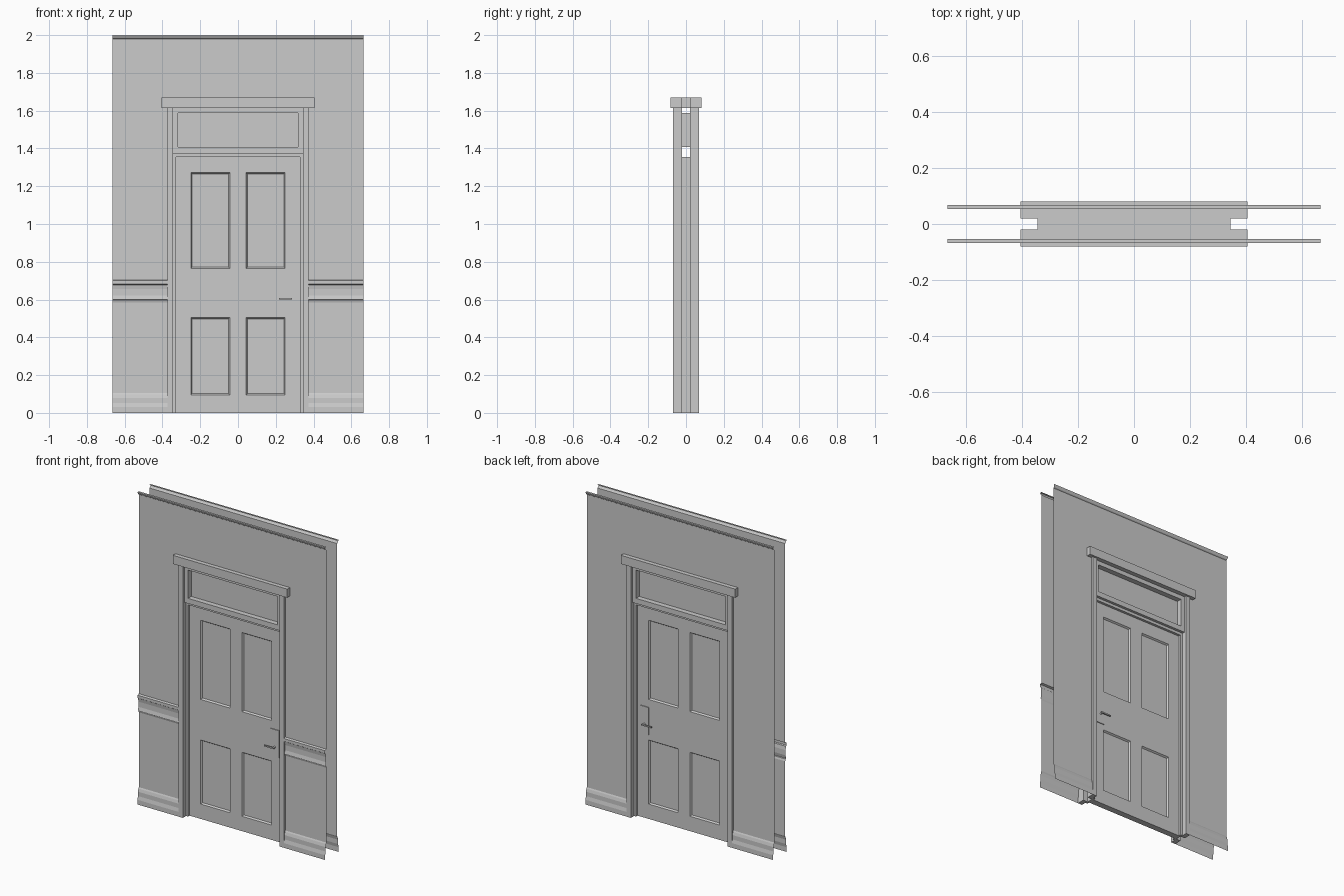
import bpy, bmesh
from mathutils import Vector

if "Cube" in bpy.data.objects:
    bpy.data.objects.remove(bpy.data.objects["Cube"])


def finish(name, bm):
    mesh = bpy.data.meshes.new(name)
    bm.to_mesh(mesh)
    bm.free()
    obj = bpy.data.objects.new(name, mesh)
    bpy.context.collection.objects.link(obj)
    return obj


def box(name, x, y, z):
    """Box from (min, max) pairs, in any order."""
    bm = bmesh.new()
    bmesh.ops.create_cube(bm, size=1)
    for v in bm.verts:
        v.co = Vector([(a + b) / 2 + c * abs(b - a) for (a, b), c in zip((x, y, z), v.co)])
    return finish(name, bm)


def rod(name, p, q, r, sides=12):
    """Cylinder between two points."""
    p, q = Vector(p), Vector(q)
    bm = bmesh.new()
    bmesh.ops.create_cone(bm, cap_ends=True, segments=sides, radius1=r, radius2=r, depth=(q - p).length)
    rot = (q - p).to_track_quat('Z', 'Y').to_matrix()
    for v in bm.verts:
        v.co = rot @ v.co + (p + q) / 2
    return finish(name, bm)


def sheet(name, profile, spans, side):
    """Open (protrusion, z) profile swept along x over each span."""
    bm = bmesh.new()
    for x0, x1 in spans:
        rows = [[bm.verts.new((x, side * (WALL + d), z)) for x in (x0, x1)] for d, z in profile]
        for a, b in zip(rows, rows[1:]):
            f = [a[0], a[1], b[1], b[0]]
            bm.faces.new(f if side < 0 else f[::-1])
    return finish(name, bm)


HALF, WALL = 0.665, 0.054     # half wall width, wall plane offset
CASE_IN, CASE_OUT, CASE_Y = 0.343, 0.373, 0.068
DOOR_Y, STOP_Y = 0.02, 0.036
DOOR_TOP, TRANSOM_Z, HEAD_Z, HEAD_TOP = 1.356, 1.374, 1.615, 1.67

skirting = [(0.014, 0), (0.014, 0.03), (0.009, 0.052), (0.009, 0.08), (0.004, 0.098), (0, 0.106)]
dado = [(0, 0.585), (0.004, 0.598), (0.009, 0.6), (0.004, 0.622), (0.004, 0.655),
        (0.008, 0.678), (0.014, 0.682), (0.014, 0.70), (0, 0.704)]
crown = [(0, 1.64), (0, 1.98), (0.006, 1.984), (0.013, 1.996), (0.013, 2.0), (0, 2.0)]

for side, label in ((-1, "front"), (1, "back")):
    # Walls with skirting and crown; the dado rail is only on the front
    lower = skirting + (dado if side < 0 else []) + [(0, 1.64)]
    sheet(label + "_wall_lower", lower, [(-HALF, -0.36), (0.36, HALF)], side)
    sheet(label + "_wall_upper", crown, [(-HALF, HALF)], side)

    # Casings and door stops
    depth = lambda a: (side * a, side * DOOR_Y)
    for m, hand in ((-1, "left"), (1, "right")):
        box(f"{label}_{hand}_casing", (m * CASE_IN, m * CASE_OUT), depth(CASE_Y), (0, HEAD_Z))
        box(f"{label}_{hand}_stop", (m * 0.328, m * CASE_IN), depth(STOP_Y), (0, TRANSOM_Z))
        box(f"{label}_{hand}_transom_stile", (m * 0.317, m * CASE_IN), depth(0.053), (TRANSOM_Z, HEAD_Z))
    box(label + "_head_stop", (-0.328, 0.328), depth(STOP_Y), (DOOR_TOP, TRANSOM_Z))
    box(label + "_header", (-0.405, 0.405), depth(0.081), (HEAD_Z, HEAD_TOP))

    # Transom rails
    box(label + "_transom_bottom_rail", (-0.317, 0.317), depth(0.053), (TRANSOM_Z, 1.407))
    box(label + "_transom_top_rail", (-0.317, 0.317), depth(0.053), (1.588, HEAD_Z))

    # Handle plate, spindle and lever
    box(label + "_handle_plate", (0.248, 0.307), (side * 0.018, side * 0.025), (0.54, 0.715))
    spindle = rod(label + "_handle_spindle", (0.277, side * 0.02, 0.603), (0.277, side * 0.046, 0.603), 0.006)
    lever = box(label + "_handle_lever", (0.216, 0.285), (side * 0.038, side * 0.046), (0.599, 0.607))

# Header core and transom pane
box("header_core", (-CASE_IN, CASE_IN), (-DOOR_Y, DOOR_Y), (HEAD_Z, HEAD_TOP))
box("transom_pane", (-0.317, 0.317), (-DOOR_Y, DOOR_Y), (1.407, 1.588))

# Door: grid with four inset panels on each face
xs = [-0.34, -0.25, -0.043, 0.043, 0.25, 0.34]
zs = [0, 0.095, 0.505, 0.765, 1.272, DOOR_TOP]
bm = bmesh.new()
grid = [[bm.verts.new((x, -DOOR_Y, z)) for x in xs] for z in zs]
for j in range(5):
    for i in range(5):
        bm.faces.new((grid[j][i], grid[j][i + 1], grid[j + 1][i + 1], grid[j + 1][i]))
ext = bmesh.ops.extrude_face_region(bm, geom=bm.faces[:], use_keep_orig=True)
for v in ext["geom"]:
    if isinstance(v, bmesh.types.BMVert):
        v.co.y = DOOR_Y
bmesh.ops.recalc_face_normals(bm, faces=bm.faces[:])
panels = []
for f in bm.faces:
    c = f.calc_center_median()
    if abs(f.normal.y) > 0.9 and 0.1 < abs(c.x) < 0.2 and (0.2 < c.z < 0.4 or 0.9 < c.z < 1.1):
        panels.append(f)
bmesh.ops.inset_individual(bm, faces=panels, thickness=0.010, depth=-0.010)
finish("door", bm)
